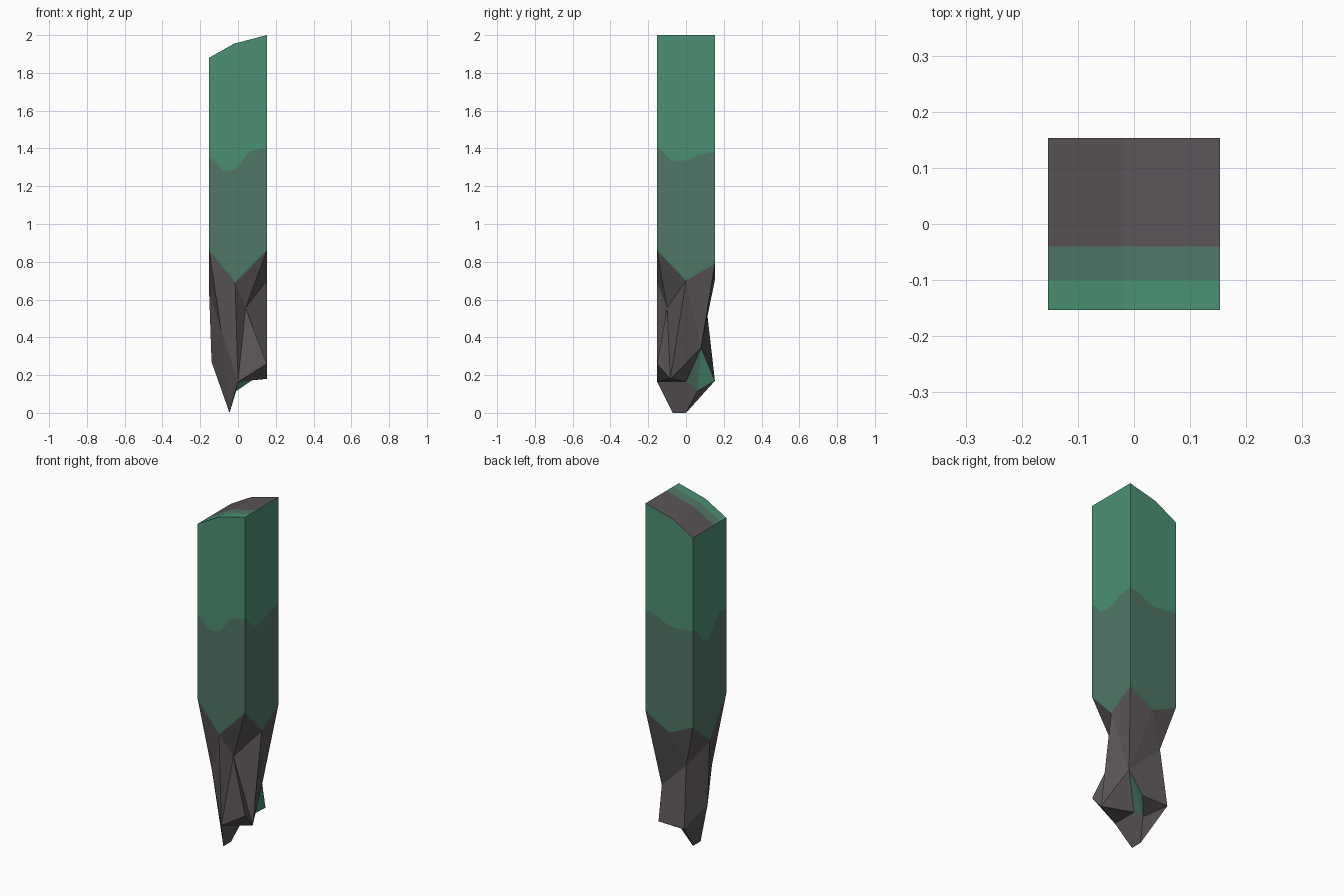
import bpy, bmesh, math
from mathutils import Vector

if "Cube" in bpy.data.objects:
    bpy.data.objects.remove(bpy.data.objects["Cube"])

H = 0.153  # half width of the square post


def material(name, rgb):
    m = bpy.data.materials.new(name)
    m.diffuse_color = (*rgb, 1)
    m.use_nodes = True
    m.node_tree.nodes["Principled BSDF"].inputs["Base Color"].default_value = m.diffuse_color
    return m


MATS = [material("green", (0.070, 0.280, 0.172)),
        material("grey green", (0.082, 0.182, 0.133)),
        material("dark grey", (0.102, 0.089, 0.095)),
        material("mid green", (0.062, 0.185, 0.118))]
GREEN, BAND, GREY, TRIM = range(4)


def finish(name, bm):
    mesh = bpy.data.meshes.new(name)
    bm.to_mesh(mesh)
    bm.free()
    for m in MATS:
        mesh.materials.append(m)
    ob = bpy.data.objects.new(name, mesh)
    bpy.context.collection.objects.link(ob)
    return ob


def interp(keys, s, smooth=False):
    for (a, za), (b, zb) in zip(keys, keys[1:]):
        if s <= b:
            t = (s - a) / (b - a)
            if smooth:
                t = (1 - math.cos(math.pi * t)) / 2
            return za + (zb - za) * t
    return keys[-1][1]


def perimeter(s):
    """Walk round the square from the front left corner, one unit per side."""
    side, t = int(s) % 4, s - int(s)
    d = -H + 2 * H * t
    return [(d, -H), (H, d), (-d, H), (-H, -d)][side]


TOP = [(-H, 1.88), (-0.02, 1.955), (H, 2.0)]
WAVE = [(0, 1.35), (.3, 1.28), (.42, 1.29), (.75, 1.39), (1, 1.405), (1.28, 1.335),
        (1.5, 1.335), (1.75, 1.37), (2, 1.38), (2.6, 1.325), (3, 1.335),
        (3.4, 1.24), (3.85, 1.36), (4, 1.35)]
HEM = [(0, .86), (.45, .69), (1, .86), (1.5, .70), (2, .79), (2.5, .705),
       (3, .775), (3.5, .64), (4, .86)]

# Post: four sides in painted bands, with a wavy paint line
bm = bmesh.new()
KNEE = (H - 0.02) / (2 * H)
stops = sorted([i / 16 for i in range(16)] + [KNEE, 1 - KNEE, .45])
loop = [k + t for k in range(4) for t in stops] + [4]
columns = []
for s in loop:
    x, y = perimeter(s)
    hem = interp(HEM, s)
    levels = (hem, hem + 0.02, interp(WAVE, s, True), interp(TOP, x))
    columns.append([bm.verts.new((x, y, z)) for z in levels])
for a, b in zip(columns, columns[1:]):
    for r, mat in enumerate((TRIM, BAND, GREEN)):
        bm.faces.new((a[r], b[r], b[r + 1], a[r + 1])).material_index = mat

# Post: sloping top in three stripes
rows = (-H, -0.10, -0.04, H)
for (xa, za), (xb, zb) in zip(TOP, TOP[1:]):
    for r, mat in enumerate((GREEN, BAND, GREY)):
        pts = [(xa, rows[r], za), (xb, rows[r], zb), (xb, rows[r + 1], zb), (xa, rows[r + 1], za)]
        bm.faces.new([bm.verts.new(p) for p in pts]).material_index = mat
bmesh.ops.remove_doubles(bm, verts=bm.verts, dist=1e-5)
finish("post", bm)

# Splintered end: facets between the hem of the post and a broken lower ring
bm = bmesh.new()
upper = [bm.verts.new((*perimeter(s), z)) for s, z in HEM[:-1]]
P = {k: bm.verts.new(c) for k, c in {
    "front_left": (-.09, -.11, .44), "front_low": (0, -H, .165),
    "notch": (.04, -.10, .556), "right_low": (H, -.083, .18),
    "front_tip": (H, -H, .26), "back_right": (.10, .08, .345),
    "back_left": (-.08, .113, .52), "left": (-.14, 0, .27),
    "core": (0, 0, .165), "hollow": (-.01, .06, .115),
    "shard_a": (.07, H, .17), "shard_b": (-.096, H, .17),
    "tip_a": (-.045, -.07, 0), "tip_b": (-.045, 0, 0)}.items()}
lower = [P[k] for k in ("front_left", "front_low", "notch", "right_low",
                        "back_right", "back_right", "back_left", "left")]


def facet(verts, mat=GREY):
    if len(set(verts)) == len(verts):
        bm.faces.new(verts).material_index = mat


for i in range(8):
    j = (i + 1) % 8
    u, v, w, q = upper[i], upper[j], lower[i], lower[j]
    if i % 2 == 0:
        facet((u, v, w))
        facet((v, q, w))
    else:
        facet((u, v, q))
        facet((u, q, w))

# Splintered end: shards and pointed tip
for names in ("front_low front_tip notch", "notch front_tip right_low",
              "front_low right_low front_tip", "front_low core right_low",
              "right_low core back_right", "back_right shard_a shard_b back_left",
              "shard_a hollow shard_b", "core tip_b hollow",
              "front_low tip_a tip_b core", "front_left front_low tip_a",
              "left front_left tip_a", "left tip_a tip_b", "left tip_b shard_b",
              "tip_b hollow shard_b", "back_left left shard_b"):
    facet([P[n] for n in names.split()])
# Painted hollow under the back shard
facet((P["back_right"], P["core"], P["hollow"]), BAND)
facet((P["back_right"], P["hollow"], P["shard_a"]), GREEN)
bmesh.ops.recalc_face_normals(bm, faces=bm.faces)
bm.faces.ensure_lookup_table()
if bm.faces[0].normal.y > 0:
    bmesh.ops.reverse_faces(bm, faces=bm.faces)
finish("splintered_end", bm)
